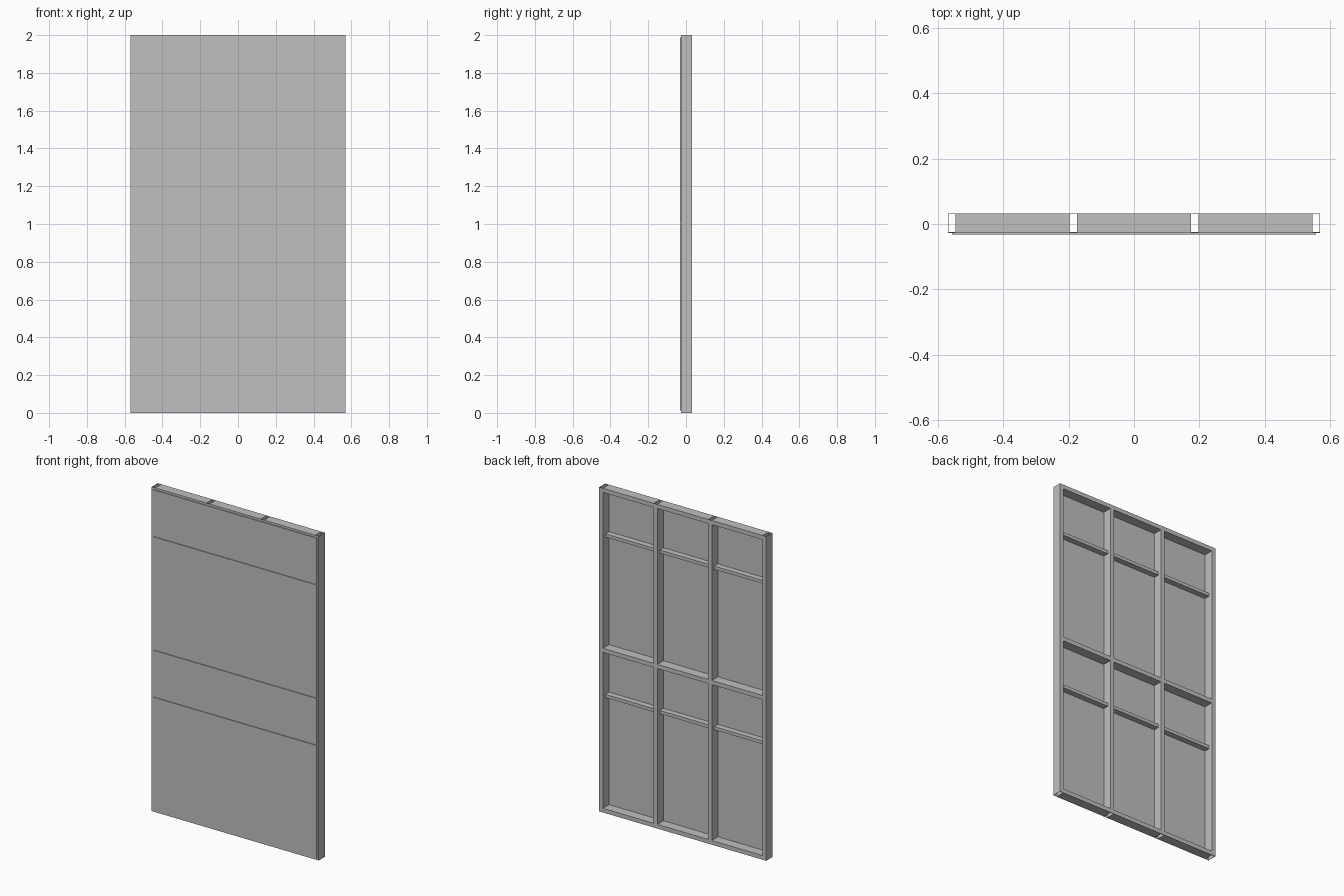
import bpy
import bmesh

cube = bpy.data.objects.get("Cube")
if cube:
    bpy.data.objects.remove(cube, do_unlink=True)

# One grey metal
GREY = (0.53, 0.53, 0.53, 1)
metal = bpy.data.materials.new("grey metal")
metal.use_nodes = True
metal.diffuse_color = GREY
metal.node_tree.nodes["Principled BSDF"].inputs["Base Color"].default_value = GREY

# Overall sizes
HALF_W, HEIGHT = 0.57, 2.0
BACK, FRONT = 0.032, -0.032
SKIN = 0.005                 # sheet thickness
TUBE = 0.026                 # tube face width
WALL = 0.0018                # tube wall
FRAME_FRONT = FRONT + SKIN


def finish(name, bm):
    bmesh.ops.recalc_face_normals(bm, faces=bm.faces)
    mesh = bpy.data.meshes.new(name)
    bm.to_mesh(mesh)
    bm.free()
    mesh.materials.append(metal)
    obj = bpy.data.objects.new(name, mesh)
    bpy.context.collection.objects.link(obj)
    return obj


def box(name, x, y, z):
    """Box from (low, high) pairs on each axis."""
    bm = bmesh.new()
    bmesh.ops.create_cube(bm, size=1)
    for v in bm.verts:
        v.co = [lo + (c + 0.5) * (hi - lo) for c, (lo, hi) in zip(v.co, (x, y, z))]
    return finish(name, bm)


def open_tube(name, x, y, z):
    """Upright rectangular tube, open at both ends."""
    bm = bmesh.new()
    rings = []
    for inset in (0, WALL):
        xs = (x[0] + inset, x[1] - inset)
        ys = (y[0] + inset, y[1] - inset)
        corners = [(xs[0], ys[0]), (xs[1], ys[0]), (xs[1], ys[1]), (xs[0], ys[1])]
        for h in z:
            rings.append([bm.verts.new((cx, cy, h)) for cx, cy in corners])
    out_low, out_high, in_low, in_high = rings
    for a, b in ((out_low, out_high), (out_high, in_high), (in_high, in_low), (in_low, out_low)):
        for i in range(4):
            j = (i + 1) % 4
            bm.faces.new((a[i], a[j], b[j], b[i]))
    return finish(name, bm)


# Four hollow uprights, evenly spaced
first = -HALF_W + TUBE / 2
pitch = -2 * first / 3
posts = [first + i * pitch for i in range(4)]
for i, x in enumerate(posts):
    open_tube(f"upright_{i + 1}", (x - TUBE / 2, x + TUBE / 2), (FRAME_FRONT, BACK), (0, HEIGHT))

# Cross rails in each bay: deep ones flush with the back, slim ones set in
rails = {
    "bottom_rail": (TUBE / 2, TUBE, BACK),
    "lower_slim_rail": (0.71, 0.02, 0.009),
    "middle_rail": (1.0, TUBE, BACK),
    "upper_slim_rail": (1.7, 0.02, 0.009),
    "top_rail": (HEIGHT - TUBE / 2, TUBE, BACK),
}
for name, (z, tall, back) in rails.items():
    for bay in range(3):
        box(f"{name}_{bay + 1}",
            (posts[bay] + TUBE / 2, posts[bay + 1] - TUBE / 2),
            (FRAME_FRONT, back), (z - tall / 2, z + tall / 2))

# Front sheets, with narrow seams centred on the rails
levels = [z for z, tall, back in rails.values()]
GAP = 0.002
for i, (low, high) in enumerate(zip(levels, levels[1:])):
    low += GAP if i > 0 else 0
    high -= GAP if i < 3 else 0
    box(f"front_sheet_{i + 1}", (first, -first), (FRONT, FRAME_FRONT), (low, high))
